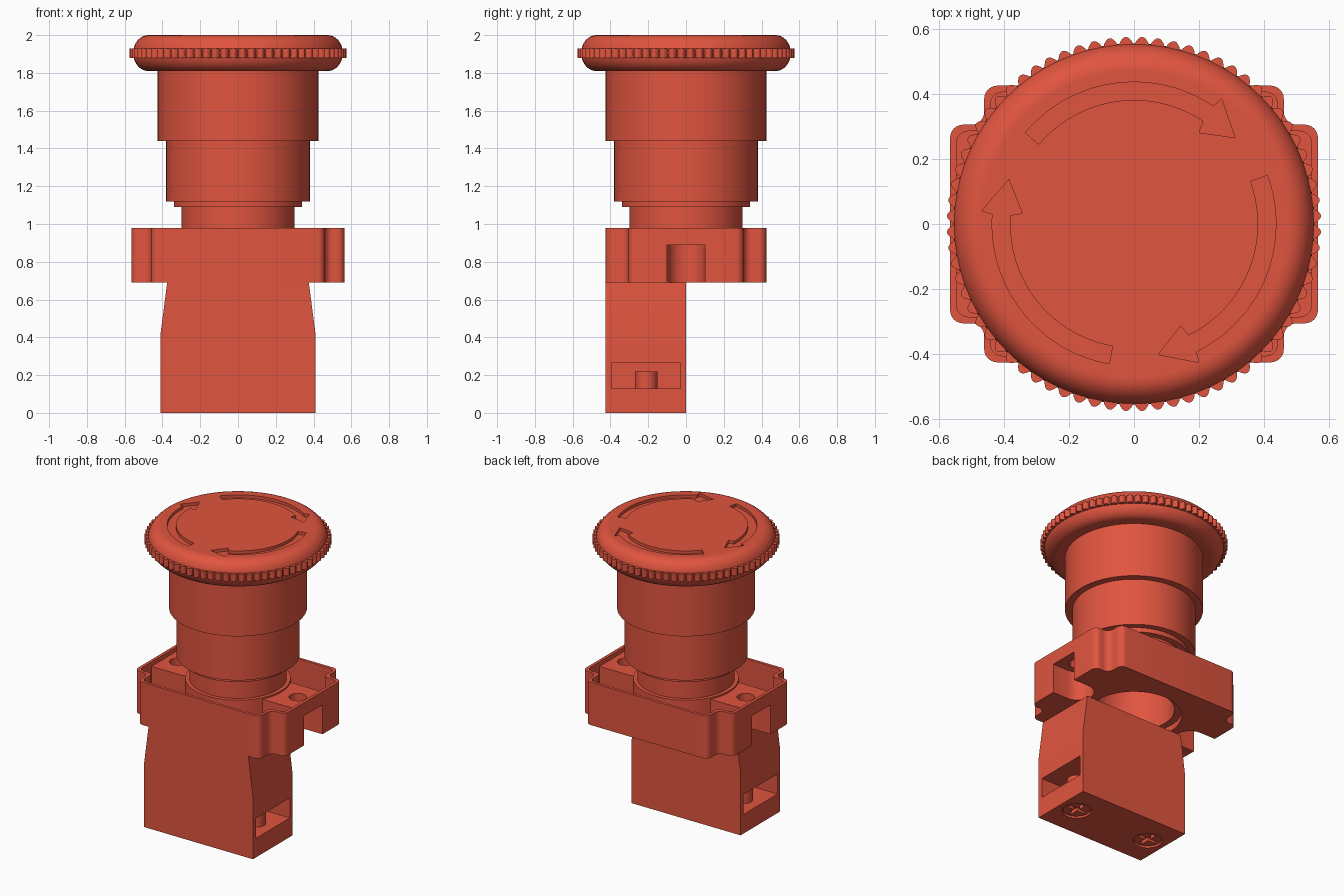
import bpy, bmesh, math
from mathutils import Vector

if "Cube" in bpy.data.objects:
    bpy.data.objects.remove(bpy.data.objects["Cube"])

red = bpy.data.materials.new("red_plastic")
red.diffuse_color = (0.75, 0.09, 0.05, 1)
red.use_nodes = True
red.node_tree.nodes["Principled BSDF"].inputs["Base Color"].default_value = red.diffuse_color


def finish(name, bm):
    bmesh.ops.recalc_face_normals(bm, faces=bm.faces)
    me = bpy.data.meshes.new(name)
    bm.to_mesh(me)
    bm.free()
    me.materials.append(red)
    ob = bpy.data.objects.new(name, me)
    bpy.context.collection.objects.link(ob)
    return ob


def loft(name, rings):
    """Bridge a stack of equal-length point loops and cap both ends."""
    bm = bmesh.new()
    vs = [[bm.verts.new(p) for p in ring] for ring in rings]
    n = len(vs[0])
    for a, b in zip(vs, vs[1:]):
        for i in range(n):
            j = (i + 1) % n
            bm.faces.new((a[i], a[j], b[j], b[i]))
    bm.faces.new(vs[0])
    bm.faces.new(vs[-1])
    return finish(name, bm)


def prism(name, pts, h0, h1, axis="z"):
    def at(h):
        return [(x, y, h) if axis == "z" else (x, h, y) for x, y in pts]
    return loft(name, [at(h0), at(h1)])


def box(name, x0, x1, y0, y1, z0, z1):
    return prism(name, [(x0, y0), (x1, y0), (x1, y1), (x0, y1)], z0, z1)


def circle(r, n=64, cx=0, cy=0):
    return [(cx + r * math.cos(2 * math.pi * i / n),
             cy + r * math.sin(2 * math.pi * i / n)) for i in range(n)]


def lathe(name, profile, n=96):
    return loft(name, [[(x, y, z) for x, y in circle(r, n)] for r, z in profile])


def boolean(ob, other, op="DIFFERENCE"):
    other.hide_render = True
    m = ob.modifiers.new("bool", "BOOLEAN")
    m.object, m.operation, m.solver = other, op, "EXACT"
    bpy.context.view_layer.objects.active = ob
    bpy.ops.object.modifier_apply(modifier=m.name)
    bpy.data.objects.remove(other, do_unlink=True)


def smooth(ob, angle=30):
    bpy.ops.object.select_all(action="DESELECT")
    ob.select_set(True)
    bpy.context.view_layer.objects.active = ob
    bpy.ops.object.shade_smooth_by_angle(angle=math.radians(angle))


def cross_outline(inset, r):
    """Four-lobed mount outline with filleted corners."""
    a, b, c, e = (v - inset for v in (0.565, 0.46, 0.305, 0.425))
    q = [Vector(p) for p in ((a, -c), (a, c), (b, c), (b, e), (-b, e), (-b, c),
                             (-a, c), (-a, -c), (-b, -c), (-b, -e), (b, -e), (b, -c))]
    out = []
    for i, p in enumerate(q):
        u = (q[i - 1] - p).normalized()
        v = (q[(i + 1) % 12] - p).normalized()
        mid = p + r * (u + v)
        for k in range(7):
            t = k * math.pi / 12
            out.append(tuple(mid - r * (v * math.cos(t) + u * math.sin(t))))
    return out


# Mushroom cap with rounded rim
arc = [(0.475 + 0.08 * math.cos(t), 1.905 + 0.095 * math.sin(t))
       for t in (math.radians(-90 + 180 * i / 16) for i in range(17))]
cap = lathe("mushroom_cap", [(0.471, 1.81)] + arc + [(0.471, 2.0)])


# Engraved twist arrows
def polar(r, deg):
    return (r * math.cos(math.radians(deg)), r * math.sin(math.radians(deg)))


for k in range(3):
    s = -120 * k
    steps = [140 - 84 * i / 20 for i in range(21)]
    pts = [polar(0.436, s + d) for d in steps]
    pts += [polar(0.469, s + 55), polar(0.408, s + 40.5), polar(0.345, s + 54.5)]
    pts += [polar(0.381, s + d) for d in reversed(steps)]
    boolean(cap, prism("arrow_cutter", pts, 1.98, 2.05))
smooth(cap)

# Knurled grip ring
N, S = 72, 8
grip = []
for i in range(N * S):
    r = 0.548 + 0.027 * abs(math.sin(math.pi * i / S)) ** 0.8
    a = 2 * math.pi * i / (N * S)
    grip.append((r * math.cos(a), r * math.sin(a)))
smooth(prism("knurled_ring", grip, 1.88, 1.93), 40)

# Stepped body, hollow from below
smooth(lathe("button_body", [(0.25, 1.3), (0.25, 0.73), (0.30, 0.73), (0.30, 1.09),
                             (0.34, 1.09), (0.34, 1.12), (0.38, 1.12), (0.38, 1.44),
                             (0.425, 1.44), (0.425, 1.815)]))

# Mounting base: open tray with centre ring, screw bosses and side notches
base = prism("mounting_base", cross_outline(0, 0.04), 0.69, 0.98)
boolean(base, prism("tray_cutter", cross_outline(0.02, 0.035), 0.76, 1.1))
boolean(base, prism("centre_ring", circle(0.325, 96), 0.74, 0.96), "UNION")
for s in (-1, 1):
    xs = sorted((s * 0.29, s * 0.555))
    boolean(base, box("boss", *xs, -0.15, 0.15, 0.74, 0.95), "UNION")
boolean(base, prism("bore_cutter", circle(0.295, 96), 0.5, 1.2))
for s in (-1, 1):
    slot = [(s * 0.7, -0.1)]
    slot += [(s * (0.45 - 0.1 * math.cos(t)), 0.1 * math.sin(t))
             for t in (math.radians(-90 + 15 * i) for i in range(13))]
    slot += [(s * 0.7, 0.1)]
    boolean(base, prism("notch_cutter", slot, 0.6, 0.89))
    boolean(base, prism("hole_cutter", circle(0.055, 32, s * 0.45), 0.8, 1.1))
smooth(base)

# Contact block with tapered shoulders
side = [(-0.41, 0), (0.41, 0), (0.41, 0.42), (0.375, 0.69), (-0.375, 0.69), (-0.41, 0.42)]
block = prism("contact_block", side, -0.425, 0, "y")
for s in (-1, 1):
    xs = sorted((s * 0.16, s * 0.6))
    boolean(block, box("window_cutter", *xs, -0.395, -0.03, 0.13, 0.265))
    boolean(block, prism("screw_cutter", circle(0.09, 32, s * 0.285, -0.21), -0.1, 0.06))
smooth(block, 8)

# Terminal screws: cross-slotted head below, shank in the window
for s, label in ((-1, "left"), (1, "right")):
    cx, cy = s * 0.285, -0.21
    head = prism("terminal_screw_" + label, circle(0.085, 32, cx, cy), 0.01, 0.07)
    boolean(head, box("slot_a", cx - 0.065, cx + 0.065, cy - 0.012, cy + 0.012, -0.1, 0.035))
    boolean(head, box("slot_b", cx - 0.012, cx + 0.012, cy - 0.065, cy + 0.065, -0.1, 0.035))
    smooth(head)
    smooth(prism("screw_shank_" + label, circle(0.06, 32, cx, cy), 0.065, 0.22))
